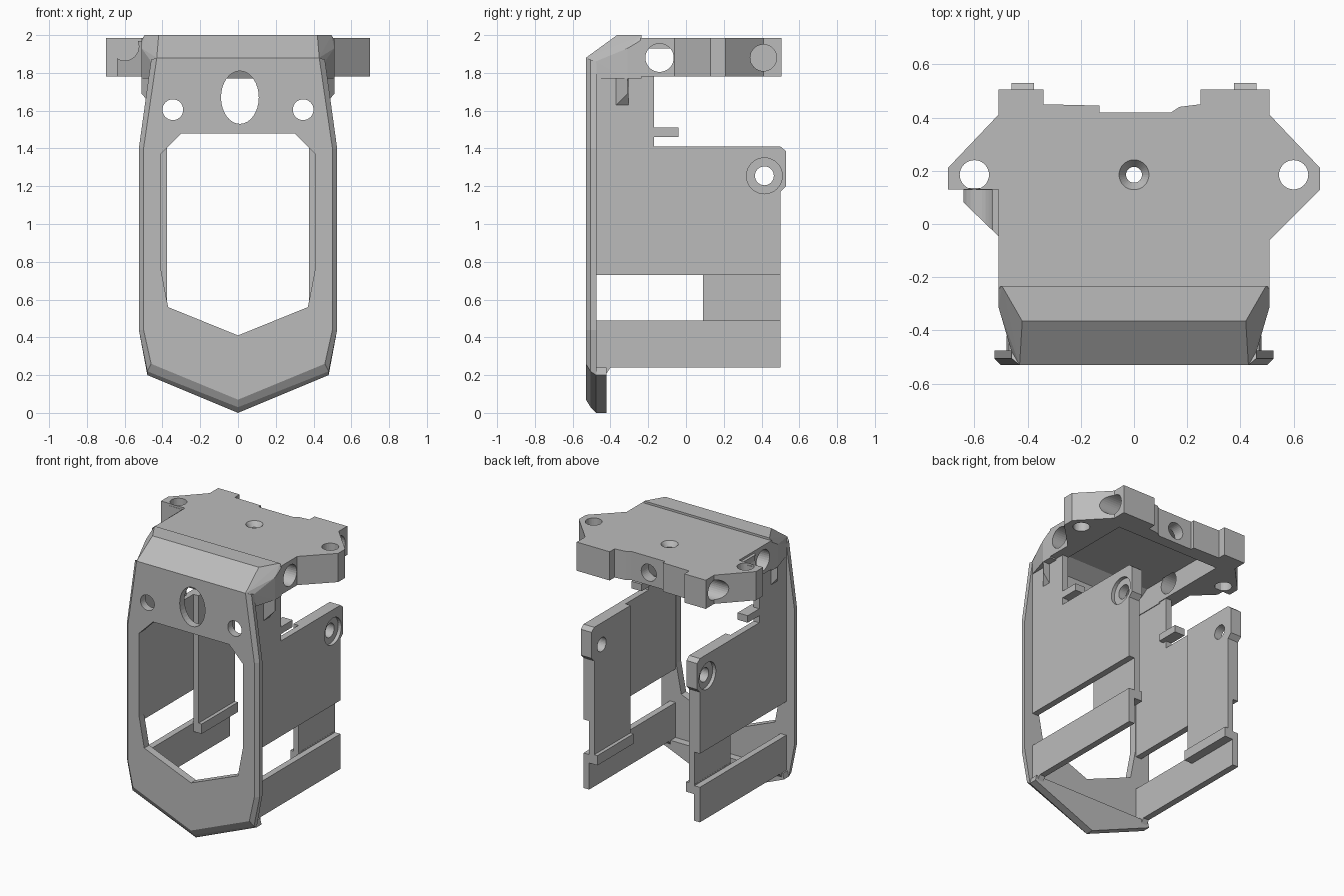
import bpy, bmesh, math
from mathutils import Vector, Matrix

cube = bpy.data.objects.get("Cube")
if cube:
    bpy.data.objects.remove(cube)

grey = bpy.data.materials.new("plain grey")
grey.use_nodes = True
grey.diffuse_color = (0.5, 0.5, 0.5, 1)
grey.node_tree.nodes["Principled BSDF"].inputs["Base Color"].default_value = (0.5, 0.5, 0.5, 1)

AXES = {"x": lambda a, b, d: (d, a, b),
        "y": lambda a, b, d: (a, d, b),
        "z": lambda a, b, d: (a, b, d)}


def finish(name, bm):
    bmesh.ops.recalc_face_normals(bm, faces=bm.faces)
    mesh = bpy.data.meshes.new(name)
    bm.to_mesh(mesh)
    bm.free()
    mesh.materials.append(grey)
    obj = bpy.data.objects.new(name, mesh)
    bpy.context.collection.objects.link(obj)
    return obj


def loft(name, axis, rings):
    """Solid through (depth, outline) rings along an axis."""
    bm = bmesh.new()
    loops = [[bm.verts.new(AXES[axis](a, b, d)) for a, b in pts] for d, pts in rings]
    n = len(loops[0])
    for low, high in zip(loops, loops[1:]):
        for i in range(n):
            j = (i + 1) % n
            bm.faces.new((low[i], low[j], high[j], high[i]))
    bm.faces.new(loops[0])
    bm.faces.new(loops[-1])
    return finish(name, bm)


def prism(name, axis, pts, lo, hi):
    return loft(name, axis, [(lo, pts), (hi, pts)])


def box(name, x, y, z):
    return prism(name, "z", [(x[0], y[0]), (x[1], y[0]), (x[1], y[1]), (x[0], y[1])], *z)


def hull(name, pts):
    bm = bmesh.new()
    for p in pts:
        bm.verts.new(p)
    res = bmesh.ops.convex_hull(bm, input=bm.verts)
    bmesh.ops.delete(bm, geom=[v for v in bm.verts if not v.link_faces], context="VERTS")
    return finish(name, bm)


def oval(a, b, ra, rb, n=32):
    return [(a + ra * math.cos(2 * math.pi * i / n), b + rb * math.sin(2 * math.pi * i / n))
            for i in range(n)]


def rod(axis, a, b, r, lo, hi, r2=None):
    return loft("cutter", axis, [(lo, oval(a, b, r, r)), (hi, oval(a, b, r2 or r, r2 or r))])


def cut(obj, *cutters):
    for cutter in cutters:
        cutter.hide_render = True
        mod = obj.modifiers.new("cut", "BOOLEAN")
        mod.operation, mod.solver, mod.object = "DIFFERENCE", "EXACT", cutter
        bpy.context.view_layer.objects.active = obj
        bpy.ops.object.modifier_apply(modifier=mod.name)
        bpy.data.objects.remove(cutter)


def mirrored(half):
    """Close a half outline, given bottom to top, across x = 0."""
    return half + [(-a, b) for a, b in reversed(half) if a > 0]


# Front frame with chamfered rim
front = mirrored([(0, .07), (.46, .26), (.5, .44), (.5, 1.4), (.43, 1.88)])
middle = mirrored([(0, .03), (.48, .22), (.525, .44), (.525, 1.4), (.46, 1.87)])
back = mirrored([(0, 0), (.48, .2), (.525, .44), (.525, 1.4), (.46, 1.86)])
frame = loft("front_frame", "y", [(-.53, front), (-.505, middle), (-.475, back)])
opening = mirrored([(0, .41), (.37, .56), (.41, .77), (.41, 1.37), (.3, 1.48)])
cut(frame, prism("cutter", "y", opening, -.6, -.4),
    prism("cutter", "y", oval(.01, 1.67, .1, .14), -.6, -.4),
    *[rod("y", s * .345, 1.605, .055, -.6, -.4) for s in (-1, 1)])
prism("bottom_lip", "y", mirrored([(0, 0), (.48, .2), (.47, .24), (0, .24)]), -.476, -.42)

# Sloped hood above the frame
pts = []
for s in (-1, 1):
    pts += [(s * .43, -.53, 1.88), (s * .46, -.48, 1.86), (s * .42, -.365, 2), (s * .495, -.235, 2),
            (s * .51, -.31, 1.93), (s * .51, -.235, 1.975), (s * .46, -.37, 1.93),
            (s * .46, -.475, 1.77), (s * .46, -.37, 1.77), (s * .51, -.31, 1.77), (s * .51, -.235, 1.77)]
hood = hull("hood", pts)
cut(hood, prism("cutter", "x", [(-.465, 1.7), (-.465, 1.86), (-.36, 1.93), (-.1, 1.93), (-.1, 1.7)],
                -.41, .41))

# Carrier plate with wings, hollow underneath
right_half = [(.51, -.24), (.51, -.06), (.7, .13), (.7, .21), (.51, .41), (.51, .505), (.25, .505),
              (.25, .45), (.17, .44), (.14, .42)]
left_half = [(-.13, .42), (-.13, .445), (-.34, .45), (-.34, .505), (-.51, .505), (-.51, .41),
             (-.7, .21), (-.7, .13), (-.51, .13), (-.51, -.24)]
plate = prism("carrier_plate", "z", right_half + left_half, 1.78, 1.985)
cut(plate, box("cutter", (-.41, .41), (-.4, .34), (1.7, 1.93)),
    rod("z", 0, .185, .03, 1.7, 2.1), rod("z", 0, .185, .03, 1.95, 1.99, .06),
    rod("y", 0, 1.87, .06, .3, .6),
    *[rod("z", s * .6, .185, .055, 1.7, 2.1) for s in (-1, 1)],
    *[rod("x", -.14, 1.88, .075, *sorted((s * .4, s * .6))) for s in (-1, 1)],
    *[rod("x", .41, 1.88, .07, *sorted((s * .38, s * .6))) for s in (-1, 1)])

# Scooped lower shelf under one wing
shelf = prism("wing_shelf", "z", [(-.505, -.05), (-.505, .135), (-.64, .135), (-.64, .08)], 1.78, 1.97)
cut(shelf, rod("y", -.6, 1.94, .075, -.3, .128))

# Side walls, mirrored
wall_pts = [(-.48, .73), (-.48, 1.79), (-.17, 1.79), (-.17, 1.41), (.5, 1.41), (.53, 1.385),
            (.53, 1.2), (.5, 1.17), (.5, .73)]
pad_pts = [(.09, .45), (.09, 1.41), (.5, 1.41), (.53, 1.385), (.53, 1.2), (.5, 1.17), (.5, .45)]
for s, side in ((1, "left"), (-1, "right")):
    def span(a, b):
        return sorted((s * a, s * b))

    def bore(r, a, b):
        return rod("x", .415, 1.255, r, *span(a, b))

    wall = prism(side + "_wall", "x", wall_pts, *span(.415, .46))
    cut(wall, bore(.095, .435, .5), bore(.05, .3, .6))
    pad = prism(side + "_wall_pad", "x", pad_pts, *span(.375, .416))
    cut(pad, bore(.05, .3, .6))
    prism(side + "_lower_strip", "x",
          [(-.48, .21), (-.42, .21), (-.4, .24), (.5, .24), (.5, .49), (-.48, .49)], *span(.415, .46))
    box(side + "_rail", span(.35, .417), (.09, .5), (.43, .5))
    box(side + "_tab", span(.38, .46), (-.2, -.04), (1.46, 1.51))
    # Rib where the hood meets the wall
    hull(side + "_hood_rib", [(s * .45, -.37, 1.63), (s * .46, -.37, 1.63), (s * .51, -.31, 1.69),
                              (s * .45, -.305, 1.63), (s * .46, -.305, 1.63), (s * .51, -.305, 1.69),
                              (s * .46, -.37, 1.93), (s * .51, -.31, 1.93), (s * .45, -.305, 1.93)])
